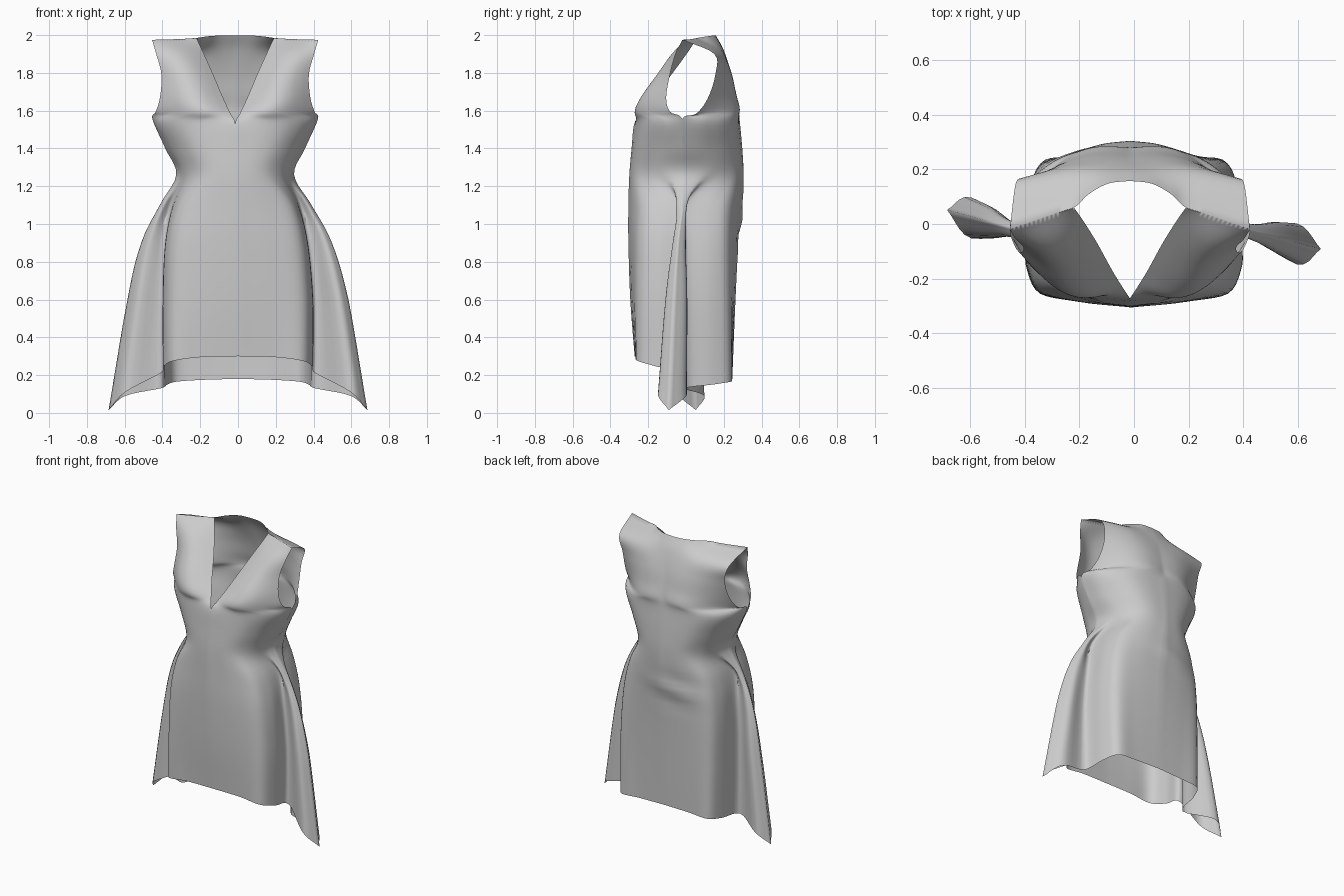
import bpy, bmesh, math
from mathutils import Vector as V

if "Cube" in bpy.data.objects:
    bpy.data.objects.remove(bpy.data.objects["Cube"])


def spline(pts, n):
    """Smooth curve through points, n steps per span."""
    p = [2 * pts[0] - pts[1]] + pts + [2 * pts[-1] - pts[-2]]
    out = []
    for i in range(1, len(p) - 2):
        a, b, c, d = p[i - 1:i + 3]
        for k in range(n):
            t = k / n
            out.append(0.5 * (2 * b + (c - a) * t + (2 * a - 5 * b + 4 * c - d) * t * t
                              + (3 * b - a - 3 * c + d) * t ** 3))
    return out + [pts[-1].copy()]


# Skirt row: curved body panel (c = corner depth), sharp turn inward, then a side fold
def skirt(zs, yc, c, bx, px, w, tx):
    s = -1 if yc < 0 else 1
    xy = [(0, yc), (.5 * bx, (.68 + .32 * c) * yc), (.87 * bx, c * yc), (bx, .6 * c * yc),
          (px, -.02 + s * .013), (px + .68 * (tx - px), -.02 + s * w), (tx, -.02)]
    return [V((x, y, z)) for (x, y), z in zip(xy, zs)]


# Torso row: rounded oval
def torso(zs, yc, tx):
    fx = (0, .33, .57, .76, .89, .96, 1)
    fy = (1, .96, .86, .67, .44, .23, .05)
    return [V((tx * a, yc * b if i < 6 else -.02, z))
            for i, (a, b, z) in enumerate(zip(fx, fy, zs))]


# Bodice row: from neck or centre to the armhole edge, bulging outward
def bodice(a, b, bulge):
    a, b = V(a), V(b)
    return [a.lerp(b, i / 6) + V((0, bulge * math.sin(math.pi * i / 6), 0)) for i in range(7)]


def flat(z):
    return [z] * 7


bust_f = [1.53, 1.53, 1.532, 1.536, 1.54, 1.545, 1.555]
bust_b = [1.54, 1.54, 1.54, 1.54, 1.545, 1.55, 1.555]
shoulder = [V(p) for p in ((.205, .06, 1.985), (.28, .036, 1.98),
                           (.36, .008, 1.977), (.44, -.02, 1.975))]
front = [
    skirt([.30, .295, .275, .245, .21, .11, .015], -.272, .94, .395, .41, .08, .685),
    skirt(flat(.6), -.295, .86, .395, .405, .06, .585),
    skirt(flat(.9), -.305, .81, .375, .38, .038, .505),
    skirt(flat(1.1), -.305, .77, .325, .34, .03, .402),
    torso(flat(1.26), -.30, .312),
    torso(flat(1.4), -.288, .37),
    torso(bust_f, -.274, .438),
    bodice((.025, -.235, 1.585), (.42, -.085, 1.595), -.10),
    bodice((.065, -.17, 1.67), (.398, -.105, 1.67), -.10),
    bodice((.12, -.07, 1.80), (.39, -.085, 1.79), -.073),
    bodice((.17, .01, 1.91), (.418, -.055, 1.90), -.045),
    spline(shoulder, 2),
]
back = [
    skirt([.18, .175, .165, .15, .13, .09, .015], .245, .96, .375, .41, .07, .685),
    skirt(flat(.6), .262, .87, .38, .405, .055, .585),
    skirt(flat(.9), .278, .80, .365, .38, .03, .505),
    skirt(flat(1.1), .30, .74, .32, .34, .025, .402),
    torso(flat(1.26), .305, .312),
    torso(flat(1.4), .298, .37),
    torso(bust_b, .285, .438),
    bodice((0, .278, 1.61), (.42, .055, 1.585), .088),
    bodice((0, .262, 1.69), (.398, .115, 1.665), .058),
    bodice((0, .238, 1.80), (.39, .155, 1.79), .034),
    bodice((0, .20, 1.92), (.418, .15, 1.90), .012),
    [V(p) for p in ((0, .158, 1.998), (.08, .148, 1.998), (.15, .11, 1.993))] + shoulder,
]


# Place a point on one side: swing the fold and lean the torso slightly
def place(p, side):
    x, y, z = max(p.x, 0), p.y, p.z
    if z < 1.15:
        y -= side * .27 * max(0, x - .42)
    # gathered cloth at the lower back, off to one side
    if y > .1 and .7 < z < 1.3:
        fade = math.exp(-((z - 1) / .1) ** 2 - ((side * x + .1) / .16) ** 2)
        y += .012 * math.sin((z - .97 - .2 * side * x) * 30) * fade
    lean = -.015 * min(1, max(0, (z - .6) / .6))
    return (side * x + lean, y, z)


bm = bmesh.new()
for panel in (front, back):
    rows = [spline(r, 5) for r in panel]
    cols = [spline(list(c), 5) for c in zip(*rows)]
    for side in (1, -1):
        grid = [[bm.verts.new(place(p, side)) for p in c] for c in cols]
        flip = (side > 0) == (panel is front)
        for i in range(len(grid) - 1):
            for j in range(len(grid[0]) - 1):
                q = [grid[i][j], grid[i + 1][j], grid[i + 1][j + 1], grid[i][j + 1]]
                bm.faces.new(q if flip else q[::-1])

# Join the panels along the centre, side and shoulder seams
bmesh.ops.remove_doubles(bm, verts=bm.verts, dist=.0008)
me = bpy.data.meshes.new("dress")
bm.to_mesh(me)
bm.free()
dress = bpy.data.objects.new("dress", me)
bpy.context.collection.objects.link(dress)
for f in me.polygons:
    f.use_smooth = True
